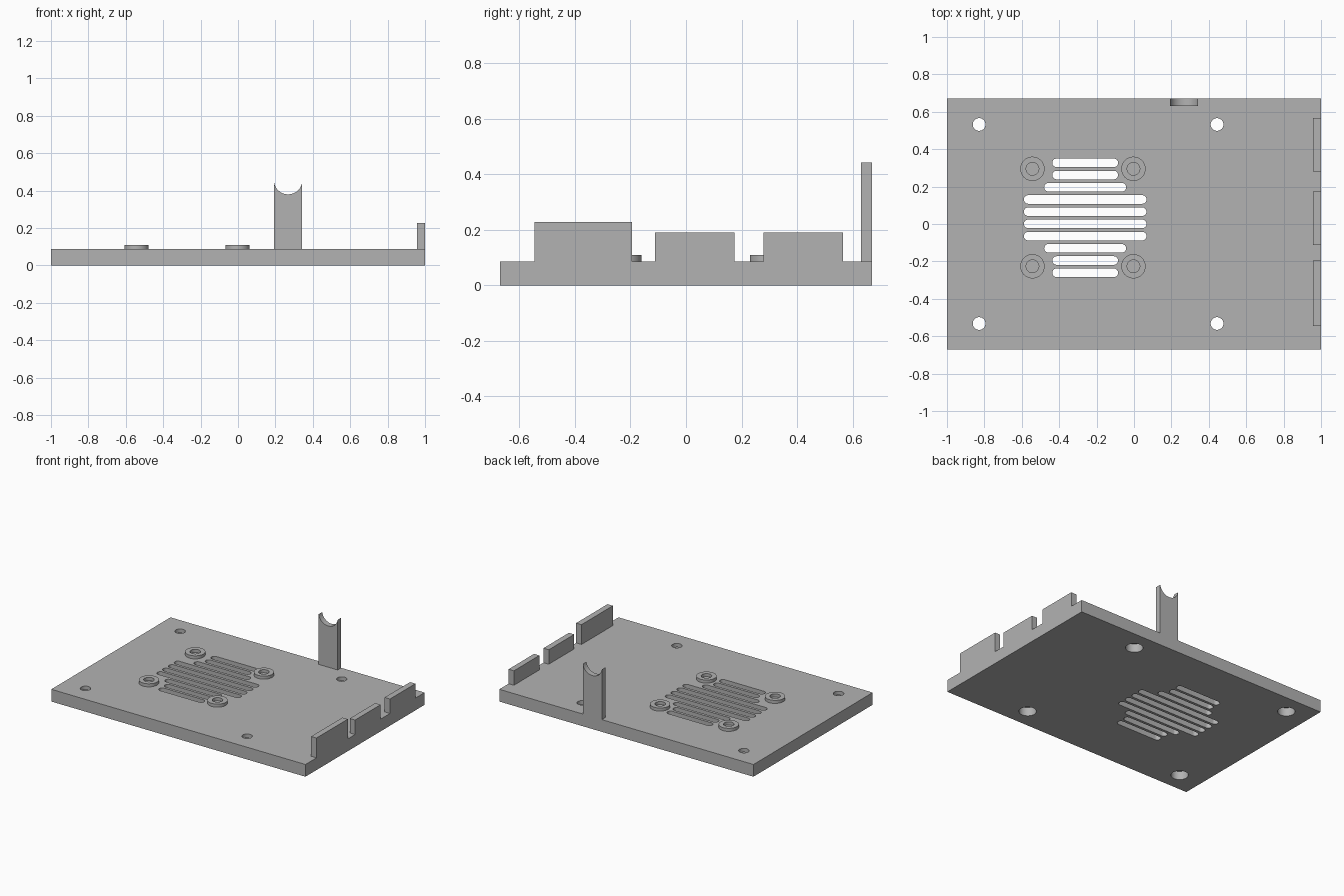
import bpy, bmesh
from math import pi, cos, sin, acos
from mathutils import Vector, Matrix

if "Cube" in bpy.data.objects:
    bpy.data.objects.remove(bpy.data.objects["Cube"], do_unlink=True)

grey = bpy.data.materials.new("plain grey")
grey.use_nodes = True
colour = (0.45, 0.45, 0.45, 1)
grey.diffuse_color = colour
grey.node_tree.nodes["Principled BSDF"].inputs["Base Color"].default_value = colour

W, D, T = 1.0, 0.67, 0.087   # half width, half depth, plate thickness


def prism(bm, outline, low, high):
    """Extrude a flat x-y outline between two heights."""
    face = bm.faces.new([bm.verts.new((x, y, low)) for x, y in outline])
    result = bmesh.ops.extrude_face_region(bm, geom=[face])
    top = [v for v in result["geom"] if isinstance(v, bmesh.types.BMVert)]
    bmesh.ops.translate(bm, verts=top, vec=(0, 0, high - low))


def rectangle(x0, x1, y0, y1):
    return [(x0, y0), (x1, y0), (x1, y1), (x0, y1)]


def arc(cx, cy, r, start, end, steps):
    return [(cx + r * cos(start + (end - start) * i / steps),
             cy + r * sin(start + (end - start) * i / steps)) for i in range(steps + 1)]


def finish(bm, name, smooth=True):
    bmesh.ops.recalc_face_normals(bm, faces=bm.faces)
    mesh = bpy.data.meshes.new(name)
    bm.to_mesh(mesh)
    bm.free()
    mesh.materials.append(grey)
    obj = bpy.data.objects.new(name, mesh)
    bpy.context.collection.objects.link(obj)
    if smooth:
        shade(obj)
    return obj


def shade(obj):
    bpy.ops.object.select_all(action="DESELECT")
    obj.select_set(True)
    bpy.context.view_layer.objects.active = obj
    bpy.ops.object.shade_smooth_by_angle(angle=pi / 6)


def cut(obj, cutter):
    cutter.hide_render = True
    mod = obj.modifiers.new("cut", "BOOLEAN")
    mod.operation, mod.solver, mod.object = "DIFFERENCE", "EXACT", cutter
    bpy.context.view_layer.objects.active = obj
    bpy.ops.object.modifier_apply(modifier=mod.name)
    bpy.data.objects.remove(cutter, do_unlink=True)


# Base plate
bm = bmesh.new()
prism(bm, rectangle(-W, W, -D, D), 0, T)
plate = finish(bm, "base_plate", smooth=False)

# Screw holes with wider recesses underneath, and rounded vent slots
through, recess = bmesh.new(), bmesh.new()
for x in (-0.828, 0.444):
    for y in (-0.532, 0.532):
        prism(through, arc(x, y, 0.034, 0, 2 * pi, 48)[:-1], -0.1, 0.2)
        prism(recess, arc(x, y, 0.056, 0, 2 * pi, 48)[:-1], -0.1, 0.06)

vent_x, slot_r = -0.261, 0.023
half_lengths = [0.176, 0.176, 0.219, 0.328, 0.328, 0.328, 0.328, 0.219, 0.176, 0.176]
for i, half in enumerate(half_lengths):
    y, reach = 0.327 - i * 0.0653, half - slot_r
    prism(through, arc(vent_x + reach, y, slot_r, -pi / 2, pi / 2, 12)
          + arc(vent_x - reach, y, slot_r, pi / 2, 3 * pi / 2, 12), -0.1, 0.2)

cut(plate, finish(through, "hole_cutter", smooth=False))
cut(plate, finish(recess, "recess_cutter", smooth=False))
shade(plate)

# Raised rings around the vent
for side, x in (("right", -0.543), ("left", -0.003)):
    for end, y in (("front", -0.226), ("back", 0.295)):
        bm = bmesh.new()
        section = [(0.034, T), (0.065, T), (0.065, 0.109), (0.034, 0.109)]
        verts = [bm.verts.new((x + r, y, z)) for r, z in section]
        edges = [bm.edges.new((verts[i - 1], verts[i])) for i in range(4)]
        bmesh.ops.spin(bm, geom=verts + edges, cent=(x, y, 0), axis=(0, 0, 1),
                       angle=2 * pi, steps=48, use_merge=True)
        bmesh.ops.remove_doubles(bm, verts=bm.verts, dist=1e-5)
        finish(bm, f"mount_ring_{end}_{side}")

# Upright tabs along the left edge
for name, y0, y1, top in (("front", -0.546, -0.194, 0.228),
                          ("middle", -0.112, 0.174, 0.19),
                          ("back", 0.28, 0.566, 0.19)):
    bm = bmesh.new()
    prism(bm, rectangle(0.958, W, y0, y1), T, top)
    finish(bm, f"edge_tab_{name}", smooth=False)

# Cradle post: drawn in x-z, then stood up against the back edge
bm = bmesh.new()
cx, half, cz, r = 0.268, 0.075, 0.456, 0.076
lip = acos(half / r)
outline = [(cx - half, T), (cx + half, T)] + arc(cx, cz, r, -lip, lip - pi, 32)
prism(bm, outline, 0, 0.04)
bmesh.ops.transform(bm, matrix=Matrix.Translation(Vector((0, D, 0))) @ Matrix.Rotation(pi / 2, 4, "X"),
                    verts=bm.verts)
finish(bm, "cradle_post")
